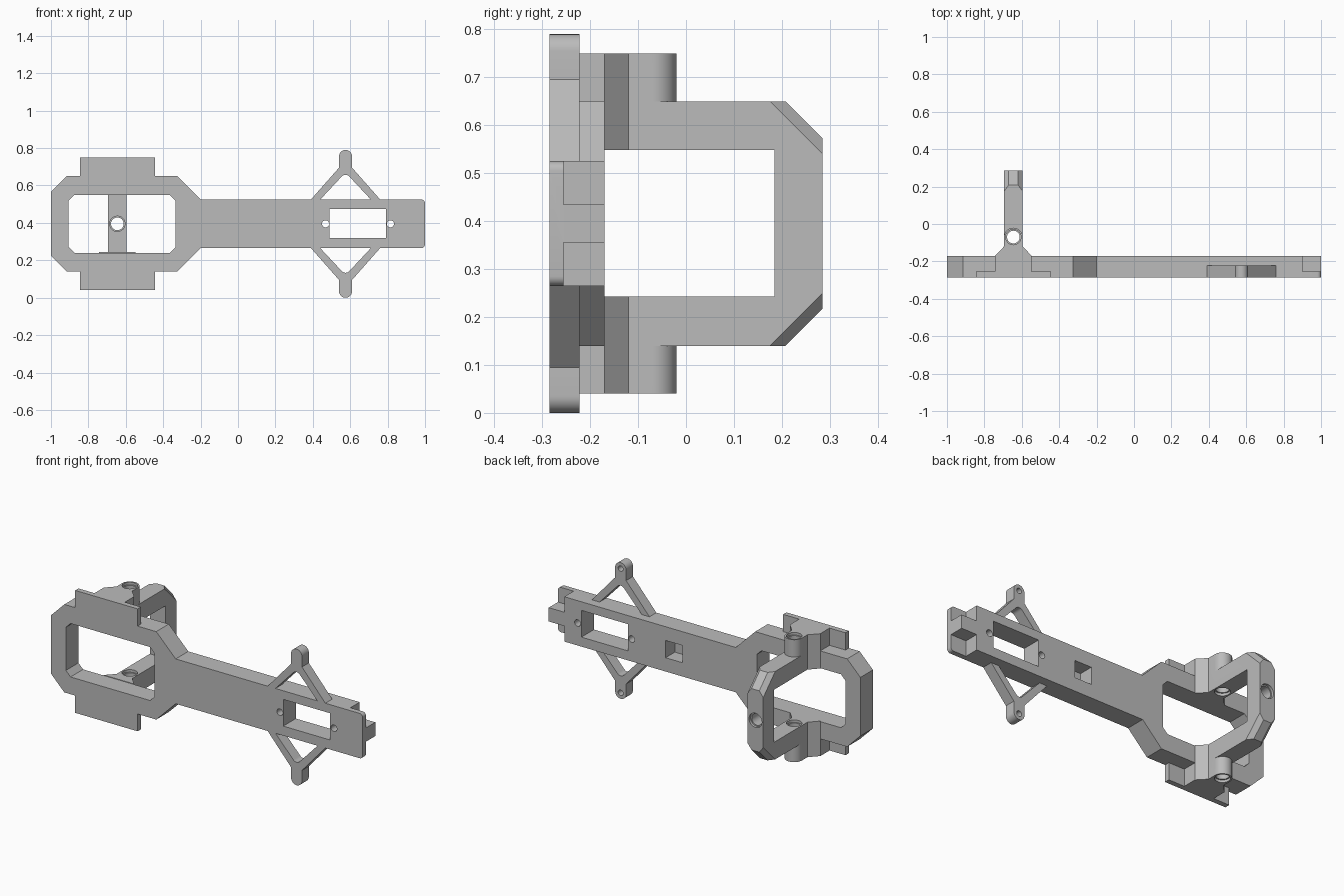
import bpy, bmesh, math
from mathutils import Vector

if "Cube" in bpy.data.objects:
    bpy.data.objects.remove(bpy.data.objects["Cube"], do_unlink=True)

grey = bpy.data.materials.new("plain grey")
grey.use_nodes = True
grey.diffuse_color = (0.5, 0.5, 0.5, 1)
grey.node_tree.nodes["Principled BSDF"].inputs["Base Color"].default_value = (0.5, 0.5, 0.5, 1)

MID = 0.395                              # height of the mirror plane
FRONT, THIN, STRUT, BACK = -0.285, -0.255, -0.222, -0.17
ARM = -0.645                             # x centre of the arm loop


def finish(name, bm):
    bmesh.ops.recalc_face_normals(bm, faces=bm.faces)
    mesh = bpy.data.meshes.new(name)
    bm.to_mesh(mesh)
    bm.free()
    mesh.materials.append(grey)
    ob = bpy.data.objects.new(name, mesh)
    bpy.context.collection.objects.link(ob)
    return ob


def prism(name, pts, axis, lo, hi):
    """Extrude a flat outline along an axis."""
    place = {"x": lambda a, b, d: (d, a, b),
             "y": lambda a, b, d: (a, d, b),
             "z": lambda a, b, d: (a, b, d)}[axis]
    bm = bmesh.new()
    face = bm.faces.new([bm.verts.new(place(a, b, lo)) for a, b in pts])
    top = bmesh.ops.extrude_face_region(bm, geom=[face])["geom"]
    shift = Vector(place(0, 0, hi - lo))
    bmesh.ops.translate(bm, verts=[v for v in top if isinstance(v, bmesh.types.BMVert)], vec=shift)
    return finish(name, bm)


def arc(cx, cy, r, start, end, n=12):
    angles = [math.radians(start + (end - start) * i / n) for i in range(n + 1)]
    return [(cx + r * math.cos(a), cy + r * math.sin(a)) for a in angles]


def disc(cx, cy, r, n=32):
    return arc(cx, cy, r, 0, 360 - 360 / n, n - 1)


def rect(a0, b0, a1, b1):
    return [(a0, b0), (a1, b0), (a1, b1), (a0, b1)]


def flip(pts):
    return [(x, 2 * MID - z) for x, z in reversed(pts)]


def combine(target, tool, mode):
    mod = target.modifiers.new(mode, "BOOLEAN")
    mod.operation, mod.solver, mod.object = mode, "EXACT", tool
    bpy.context.view_layer.objects.active = target
    bpy.ops.object.modifier_apply(modifier=mod.name)
    bpy.data.objects.remove(tool, do_unlink=True)


def cut(target, pts, axis, lo, hi):
    combine(target, prism("cutter", pts, axis, lo, hi), "DIFFERENCE")


# Main plate: octagonal head and long beam with rounded end
half = arc(0.98, 0.505, 0.02, 0, 90, 6) + [
    (-0.2, 0.525), (-0.325, 0.65), (-0.915, 0.65), (-1, 0.565)]
plate = prism("main_plate", half + flip(half), "y", FRONT, BACK)

# Corner reliefs leave a thin front skin and a central tab at the end
for z0, z1 in ((0.435, 0.6), (0.2, 0.355)):
    cut(plate, rect(0.9, z0, 1.1, z1), "y", THIN, 0)

# Head window with chamfered corners
corner = [(-0.335, 0.52), (-0.365, 0.55), (-0.875, 0.55), (-0.905, 0.52)]
cut(plate, corner + flip(corner), "y", -0.4, 0)

# Motor window, screw holes and rear pocket
cut(plate, rect(0.49, 0.32, 0.79, 0.475), "y", -0.4, 0)
for x in (0.468, 0.815):
    cut(plate, disc(x, MID, 0.019), "y", -0.4, 0)
cut(plate, rect(0.14, 0.345, 0.25, 0.445), "y", THIN, 0)

# Thin wings with a thick middle block, above and below the head
wing = [(-0.845, FRONT), (-0.445, FRONT), (-0.445, THIN), (-0.5475, THIN),
        (-0.5475, BACK), (-0.7425, BACK), (-0.7425, THIN), (-0.845, THIN)]
for lo, hi in ((0.63, 0.75), (0.04, 0.16)):
    combine(plate, prism("wing", wing, "z", lo, hi), "UNION")

# Triangular struts with rounded tips and blind rear holes
strut = [(0.39, 0.525), (0.39, 0.505), (0.76, 0.505), (0.76, 0.525), (0.61, 0.695)]
strut += arc(0.575, 0.755, 0.035, 0, 180, 16) + [(0.54, 0.695)]
gap = [(0.44, 0.525), (0.71, 0.525)] + arc(0.575, 0.63, 0.027, 40, 140, 8)
for mirror in (lambda p: p, flip):
    brace = prism("strut", mirror(strut), "y", FRONT, STRUT)
    cut(brace, mirror(gap), "y", -0.4, 0)
    cut(brace, mirror(disc(0.575, 0.755, 0.016)), "y", -0.26, 0)
    combine(plate, brace, "UNION")

# Arm loop: hull of a wide and a narrow chamfered profile
bm = bmesh.new()
for half_width, chamfer in ((0.05, 0.11), (0.025, 0.077)):
    for x in (ARM - half_width, ARM + half_width):
        for s in (-1, 1):
            for y, h in ((BACK, 0.255), (0.285 - chamfer, 0.255), (0.285, 0.255 - chamfer)):
                bm.verts.new((x, y, MID + s * h))
hull = bmesh.ops.convex_hull(bm, input=bm.verts)
bmesh.ops.delete(bm, geom=[v for v in bm.verts if not v.link_faces], context="VERTS")
bmesh.ops.dissolve_limit(bm, angle_limit=0.01, verts=bm.verts, edges=bm.edges)
arm = finish("arm_loop", bm)
cut(arm, rect(-0.4, 0.243, 0.185, 0.548), "x", -0.8, -0.5)

# Flared collars ending in round bosses
collar = [(ARM - 0.05, -0.12), (ARM - 0.0975, BACK), (ARM + 0.0975, BACK), (ARM + 0.05, -0.12)]
collar += arc(ARM, -0.07, 0.05, 0, 180, 20)
for lo, hi in ((0.548, 0.75), (0.04, 0.243)):
    combine(arm, prism("collar", collar, "z", lo, hi), "UNION")

# Pivot bores with shallow counterbores
cut(arm, disc(ARM, -0.07, 0.034), "z", -0.1, 0.9)
for lo, hi in ((0.735, 0.8), (0.54, 0.563), (0.228, 0.25), (0, 0.055)):
    cut(arm, disc(ARM, -0.07, 0.041), "z", lo, hi)
cut(arm, disc(ARM, MID, 0.034), "y", 0.1, 0.4)
for lo, hi in ((0.1, 0.2), (0.27, 0.4)):
    cut(arm, disc(ARM, MID, 0.041), "y", lo, hi)

# Smooth round parts, keep hard edges
for ob in (plate, arm):
    bpy.ops.object.select_all(action="DESELECT")
    ob.select_set(True)
    bpy.context.view_layer.objects.active = ob
    bpy.ops.object.shade_smooth_by_angle(angle=math.radians(30))
